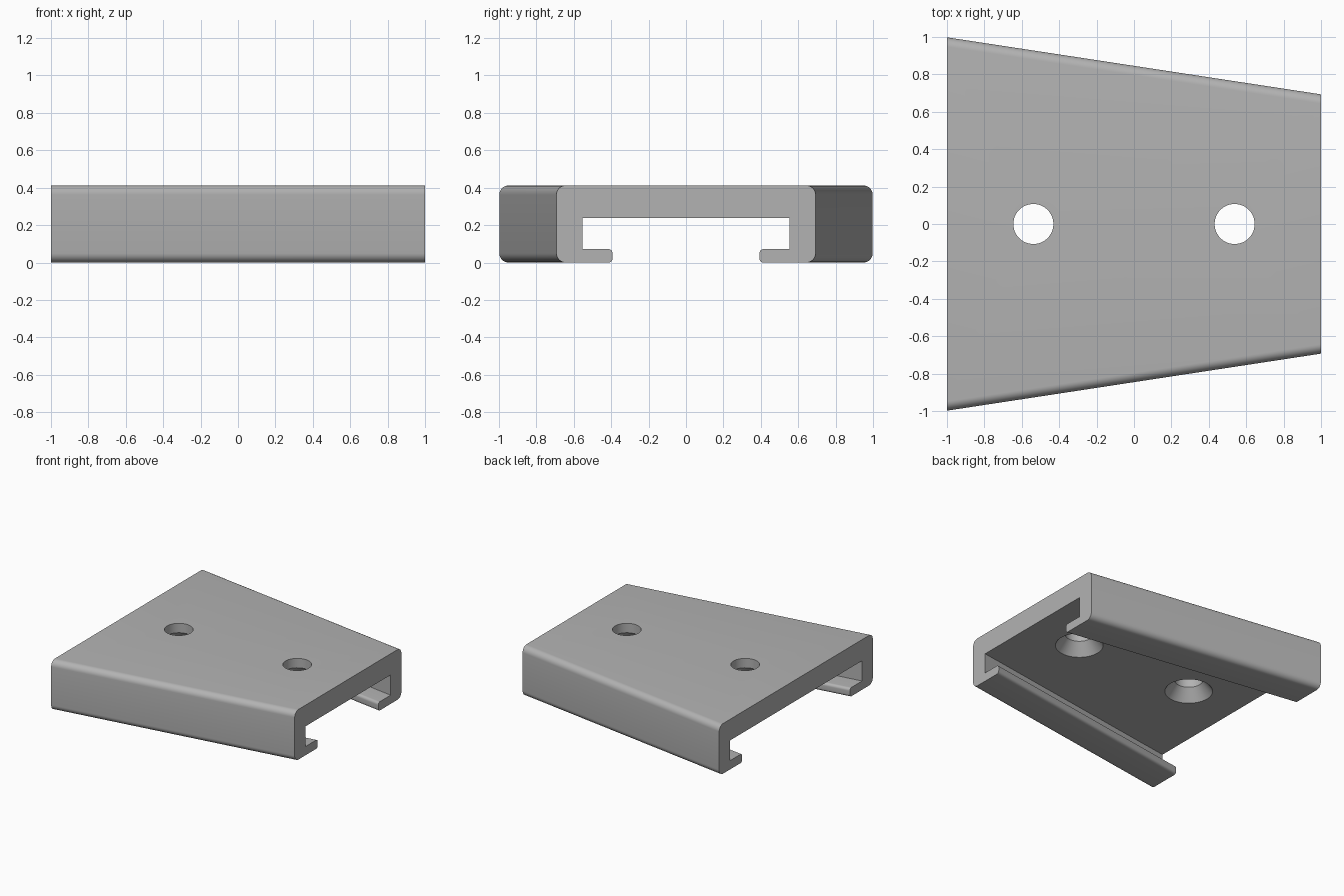
import bpy, bmesh
from math import radians, sin, cos

HEIGHT, CEILING, LIP = 0.412, 0.238, 0.072
WALL, LIP_REACH = 0.14, 0.30
WIDE, NARROW = 0.998, 0.693

cube = bpy.data.objects.get("Cube")
if cube:
    bpy.data.objects.remove(cube, do_unlink=True)

metal = bpy.data.materials.new("plain grey")
metal.use_nodes = True
grey = (0.45, 0.45, 0.45, 1)
metal.diffuse_color = grey
metal.node_tree.nodes["Principled BSDF"].inputs["Base Color"].default_value = grey


def arc(y, z, r, start, steps=8):
    """Quarter circle, clockwise from the start angle."""
    angles = [radians(start - 90 * i / steps) for i in range(steps + 1)]
    return [(y + r * cos(a), z + r * sin(a)) for a in angles]


def section(half):
    """Closed C-shaped cross-section for a given half width."""
    r, t = 0.05, 0.022
    tip = half - LIP_REACH
    side = arc(half - r, HEIGHT - r, r, 90)
    side += arc(half - r, r, r, 0)
    side += arc(tip + t, t, t, 270)
    side += arc(tip + t, LIP - t, t, 180)
    side += [(half - WALL, LIP), (half - WALL, CEILING)]
    return side + [(-y, z) for y, z in reversed(side)]


def finish(name, bm):
    bmesh.ops.recalc_face_normals(bm, faces=bm.faces)
    mesh = bpy.data.meshes.new(name)
    bm.to_mesh(mesh)
    bm.free()
    mesh.materials.append(metal)
    obj = bpy.data.objects.new(name, mesh)
    bpy.context.collection.objects.link(obj)
    return obj


# Tapered channel plate: wide end at -x, narrow end at +x
bm = bmesh.new()
rings = [[bm.verts.new((x, y, z)) for y, z in section(half)]
         for x, half in ((-1, WIDE), (1, NARROW))]
a, b = rings
for i in range(len(a)):
    bm.faces.new((a[i - 1], a[i], b[i], b[i - 1]))
for ring in rings:
    bm.faces.new(ring)
plate = finish("channel_plate", bm)

# Countersunk screw holes, turned from a stepped radius profile
for x in (-0.538, 0.538):
    bm = bmesh.new()
    n, loops = 48, []
    for r, z in ((0.18, 0.15), (0.18, CEILING), (0.107, 0.335), (0.107, 0.5)):
        loops.append([bm.verts.new((x + r * cos(radians(360 * i / n)),
                                    r * sin(radians(360 * i / n)), z))
                      for i in range(n)])
    for low, high in zip(loops, loops[1:]):
        for i in range(n):
            bm.faces.new((low[i - 1], low[i], high[i], high[i - 1]))
    bm.faces.new(loops[0])
    bm.faces.new(loops[-1])
    cutter = finish("screw_hole_cutter", bm)
    cutter.hide_render = True
    cut = plate.modifiers.new("screw_hole", "BOOLEAN")
    cut.operation, cut.solver, cut.object = "DIFFERENCE", "EXACT", cutter
    bpy.context.view_layer.objects.active = plate
    bpy.ops.object.modifier_apply(modifier=cut.name)
    bpy.data.objects.remove(cutter, do_unlink=True)

# Smooth rounds, crisp edges
bpy.ops.object.select_all(action="DESELECT")
plate.select_set(True)
bpy.context.view_layer.objects.active = plate
bpy.ops.object.shade_smooth_by_angle(angle=radians(30))
